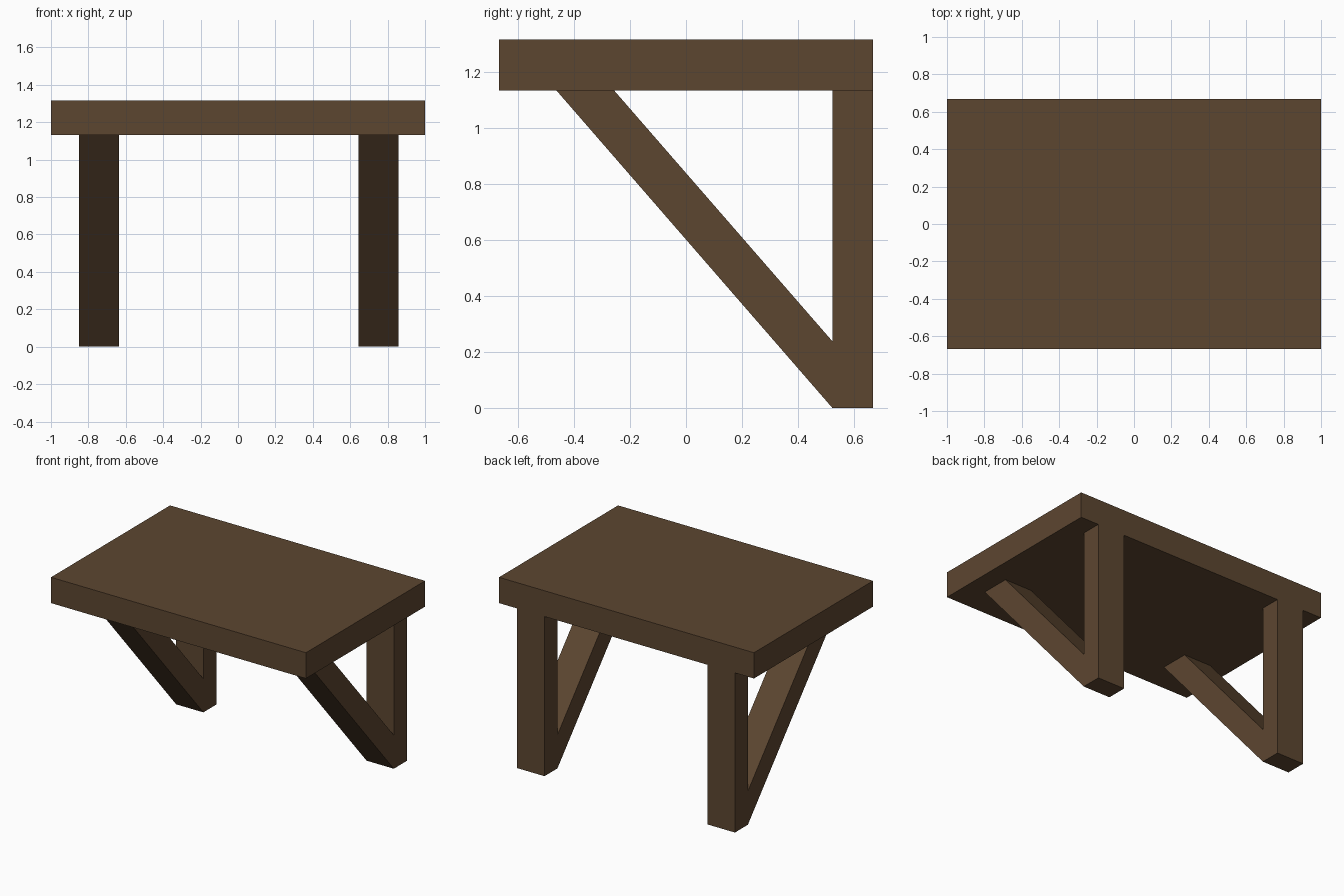
import bpy
import bmesh

if "Cube" in bpy.data.objects:
    bpy.data.objects.remove(bpy.data.objects["Cube"])

wood = bpy.data.materials.new("dark brown wood")
wood.diffuse_color = (0.108, 0.061, 0.030, 1.0)
wood.use_nodes = True
wood.node_tree.nodes["Principled BSDF"].inputs["Base Color"].default_value = wood.diffuse_color

TOP_Z, UNDER_Z = 1.315, 1.132
BACK_Y, LEG_Y = 0.667, 0.522


def extrude_profile(name, profile, x0, x1):
    """Extrude a (y, z) outline along x."""
    bm = bmesh.new()
    face = bm.faces.new([bm.verts.new((x0, y, z)) for y, z in profile])
    res = bmesh.ops.extrude_face_region(bm, geom=[face])
    verts = [v for v in res["geom"] if isinstance(v, bmesh.types.BMVert)]
    bmesh.ops.translate(bm, verts=verts, vec=(x1 - x0, 0, 0))
    bmesh.ops.recalc_face_normals(bm, faces=bm.faces)
    mesh = bpy.data.meshes.new(name)
    bm.to_mesh(mesh)
    bm.free()
    mesh.materials.append(wood)
    obj = bpy.data.objects.new(name, mesh)
    bpy.context.collection.objects.link(obj)
    return obj


# Thick slab top
extrude_profile("table_top", [(-BACK_Y, UNDER_Z), (BACK_Y, UNDER_Z),
                              (BACK_Y, TOP_Z), (-BACK_Y, TOP_Z)], -1.0, 1.0)

# Back leg joined at its foot to a diagonal brace
support = [(BACK_Y, 0), (BACK_Y, UNDER_Z), (LEG_Y, UNDER_Z), (LEG_Y, 0.238),
           (-0.256, UNDER_Z), (-0.462, UNDER_Z), (LEG_Y, 0)]
for side, centre in (("left", -0.744), ("right", 0.75)):
    extrude_profile(side + "_leg_and_brace", support, centre - 0.107, centre + 0.107)
